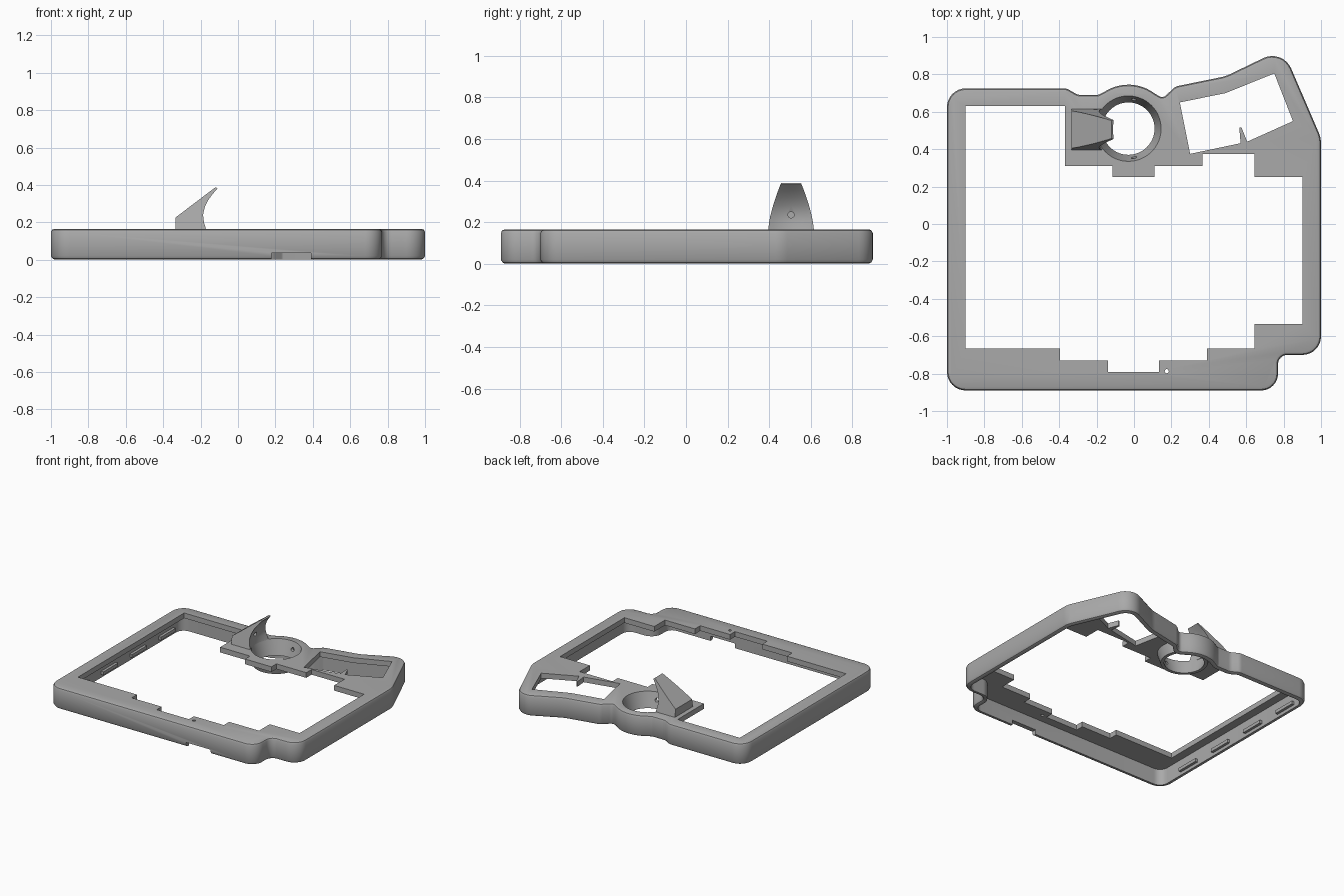
import bpy, bmesh, math
from mathutils import Vector

cube = bpy.data.objects.get("Cube")
if cube:
    bpy.data.objects.remove(cube, do_unlink=True)

grey = bpy.data.materials.new("matte grey")
grey.use_nodes = True
grey.diffuse_color = (0.4, 0.4, 0.4, 1)
grey.node_tree.nodes["Principled BSDF"].inputs["Base Color"].default_value = (0.4, 0.4, 0.4, 1)

TOP, PLATE_UNDER, WALL = 0.165, 0.125, 0.035
RING = Vector((-0.03, 0.51))


def loft(name, loops, closed=False):
    """Skin a stack of equal point loops; cap the ends unless it closes on itself."""
    bm = bmesh.new()
    rows = [[bm.verts.new(p) for p in loop] for loop in loops]
    n = len(rows[0])
    pairs = list(zip(rows, rows[1:])) + ([(rows[-1], rows[0])] if closed else [])
    for a, b in pairs:
        for i in range(n):
            k = (i + 1) % n
            bm.faces.new((a[i], a[k], b[k], b[i]))
    if not closed:
        bm.faces.new(rows[0])
        bm.faces.new(rows[-1])
    bmesh.ops.recalc_face_normals(bm, faces=bm.faces)
    mesh = bpy.data.meshes.new(name)
    bm.to_mesh(mesh)
    bm.free()
    mesh.materials.append(grey)
    obj = bpy.data.objects.new(name, mesh)
    bpy.context.collection.objects.link(obj)
    return obj


def prism(name, points, z0, z1):
    return loft(name, [[(x, y, z) for x, y in points] for z in (z0, z1)])


def box(name, x0, x1, y0, y1, z0, z1):
    return prism(name, [(x0, y0), (x1, y0), (x1, y1), (x0, y1)], z0, z1)


def circle(centre, r, n=64):
    return [(centre[0] + r * math.cos(2 * math.pi * i / n),
             centre[1] + r * math.sin(2 * math.pi * i / n)) for i in range(n)]


def rod(name, start, direction, r, length):
    """Thin cylinder used for drilling."""
    obj = prism(name, circle((0, 0), r, 16), 0, length)
    turn = Vector(direction).to_track_quat('Z', 'Y').to_matrix().to_4x4()
    obj.data.transform(turn)
    obj.location = start
    return obj


def rounded(corners, steps=8):
    """Replace every (x, y, radius) corner with an arc."""
    out = []
    for i, (x, y, r) in enumerate(corners):
        p = Vector((x, y))
        if r == 0:
            out.append(p)
            continue
        to_a = Vector(corners[i - 1][:2]) - p
        to_b = Vector(corners[(i + 1) % len(corners)][:2]) - p
        da, db = to_a.normalized(), to_b.normalized()
        half = math.acos(max(-1, min(1, da.dot(db)))) / 2
        t = min(r / math.tan(half), 0.48 * to_a.length, 0.48 * to_b.length)
        r = t * math.tan(half)
        c = p + (da + db).normalized() * r / math.sin(half)
        a, b = p + da * t - c, p + db * t - c
        a0 = math.atan2(a.y, a.x)
        sweep = (math.atan2(b.y, b.x) - a0 + math.pi) % (2 * math.pi) - math.pi
        for s in range(steps + 1):
            w = a0 + sweep * s / steps
            out.append(c + r * Vector((math.cos(w), math.sin(w))))
    return out


def inset(points, d):
    """Move a counter-clockwise outline inward by d."""
    out = []
    for i, p in enumerate(points):
        e1 = (p - points[i - 1]).normalized()
        e2 = (points[(i + 1) % len(points)] - p).normalized()
        n1, n2 = Vector((-e1.y, e1.x)), Vector((-e2.y, e2.x))
        m = (n1 + n2).normalized()
        out.append(p + m * d / max(0.4, m.dot(n1)))
    return out


def cut(obj, cutters):
    for c in cutters:
        mod = obj.modifiers.new("cut", 'BOOLEAN')
        mod.operation, mod.solver, mod.object = 'DIFFERENCE', 'EXACT', c
    deps = bpy.context.evaluated_depsgraph_get()
    mesh = bpy.data.meshes.new_from_object(obj.evaluated_get(deps))
    obj.modifiers.clear()
    obj.data = mesh
    for c in cutters:
        bpy.data.objects.remove(c, do_unlink=True)


# Outer outline, counter-clockwise, with the round bulge on the back edge
bulge = [(RING.x + 0.235 * math.cos(math.radians(a)),
          RING.y + 0.235 * math.sin(math.radians(a)), 0) for a in range(52, 123, 7)]
outline = rounded([
    (-1, -0.89, 0.1), (0.77, -0.89, 0.09), (0.77, -0.7, 0.05), (1, -0.7, 0.1),
    (1, 0.46, 0.15), (0.795, 0.937, 0.11), (0.49, 0.79, 0.2), (0.22, 0.735, 0.06),
    (0.155, 0.672, 0.05), *bulge, (-0.19, 0.69, 0.04), (-0.3, 0.69, 0.06),
    (-0.36, 0.725, 0.06), (-1, 0.725, 0.1)])

# Frame body with softened upper and lower rims
rims = [(0, 0.02), (0.006, 0.008), (0.02, 0), (0.147, 0), (0.16, 0.006), (TOP, 0.018)]
frame = loft("frame", [[(p.x, p.y, z) for p in inset(outline, d)] for z, d in rims])

# Stepped main opening and slanted side opening
main_window = [
    (-0.9, -0.665), (-0.395, -0.665), (-0.395, -0.73), (-0.14, -0.73), (-0.14, -0.79),
    (0.135, -0.79), (0.135, -0.73), (0.39, -0.73), (0.39, -0.665), (0.645, -0.665),
    (0.645, -0.535), (0.9, -0.535), (0.9, 0.25), (0.645, 0.25), (0.645, 0.375),
    (0.365, 0.375), (0.365, 0.31), (0.11, 0.31), (0.11, 0.25), (-0.115, 0.25),
    (-0.115, 0.31), (-0.37, 0.31), (-0.37, 0.63), (-0.9, 0.63)]
side_window = [
    (0.3, 0.375), (0.57, 0.432), (0.563, 0.515), (0.575, 0.515), (0.605, 0.44),
    (0.85, 0.55), (0.75, 0.805), (0.49, 0.7), (0.245, 0.65)]

cut(frame, [
    prism("cavity_cutter", inset(outline, WALL), -0.1, PLATE_UNDER),
    prism("main_window_cutter", main_window, 0.05, 0.3),
    prism("side_window_cutter", side_window, 0.05, 0.3),
    prism("ring_cutter", circle(RING, 0.175), 0.05, 0.3),
    prism("pin_hole_cutter", circle((0.175, -0.787), 0.011, 16), 0.05, 0.3),
    box("front_notch_cutter", 0.18, 0.39, -1, -0.8, -0.1, 0.036)])

# Funnel-shaped ring below the round opening, drilled front and back
funnel = [(0.175, TOP), (0.14, 0.05), (0.165, 0.05), (0.19, 0.13)]
ring = loft("ring", [[(x, y, z) for x, y in circle(RING, r)] for r, z in funnel], closed=True)
cut(ring, [rod("ring_drill", (RING.x + 0.03, RING.y + s * 0.1, 0.11), (0, s, 0), 0.014, 0.15)
           for s in (-1, 1)])

# Hook: sloped back, hollow front, narrowing towards the tip
slope = [(-0.335 + 0.215 * t / 6, 0.225 + 0.163 * t / 6) for t in range(7)]
hollow = [(-0.11, 0.38), (-0.135, 0.352), (-0.16, 0.318), (-0.178, 0.28),
          (-0.187, 0.24), (-0.182, 0.2), (-0.17, 0.16)]


def hook_section(u):
    pts = [(-0.335, 0.16, 0)] + [(x, z, 0) for x, z in slope] + [(x, z, 0.03) for x, z in hollow]
    loop = []
    for x, z, dent in pts:
        h = max(0, (z - 0.16) / 0.23)
        width = 0.11 - 0.063 * h ** 1.5
        loop.append((x - dent * (1 - u * u) * (1 - h), 0.505 + u * width, z))
    return loop


hook = loft("hook", [hook_section(i / 5 - 1) for i in range(11)])
cut(hook, [rod("hook_drill", (-0.25, 0.505, 0.235), (1, 0, 0), 0.015, 0.2)])

# Retaining ribs low on the inner side walls
parts = [frame, ring, hook]
for i, y in enumerate((-0.55, -0.2, 0.15, 0.5)):
    parts.append(box(f"left_rib_{i + 1}", -0.97, -0.945, y - 0.09, y + 0.09, 0.025, 0.05))

bpy.ops.object.select_all(action='DESELECT')
for p in parts:
    p.select_set(True)
bpy.context.view_layer.objects.active = frame
bpy.ops.object.shade_smooth_by_angle(angle=math.radians(30))
